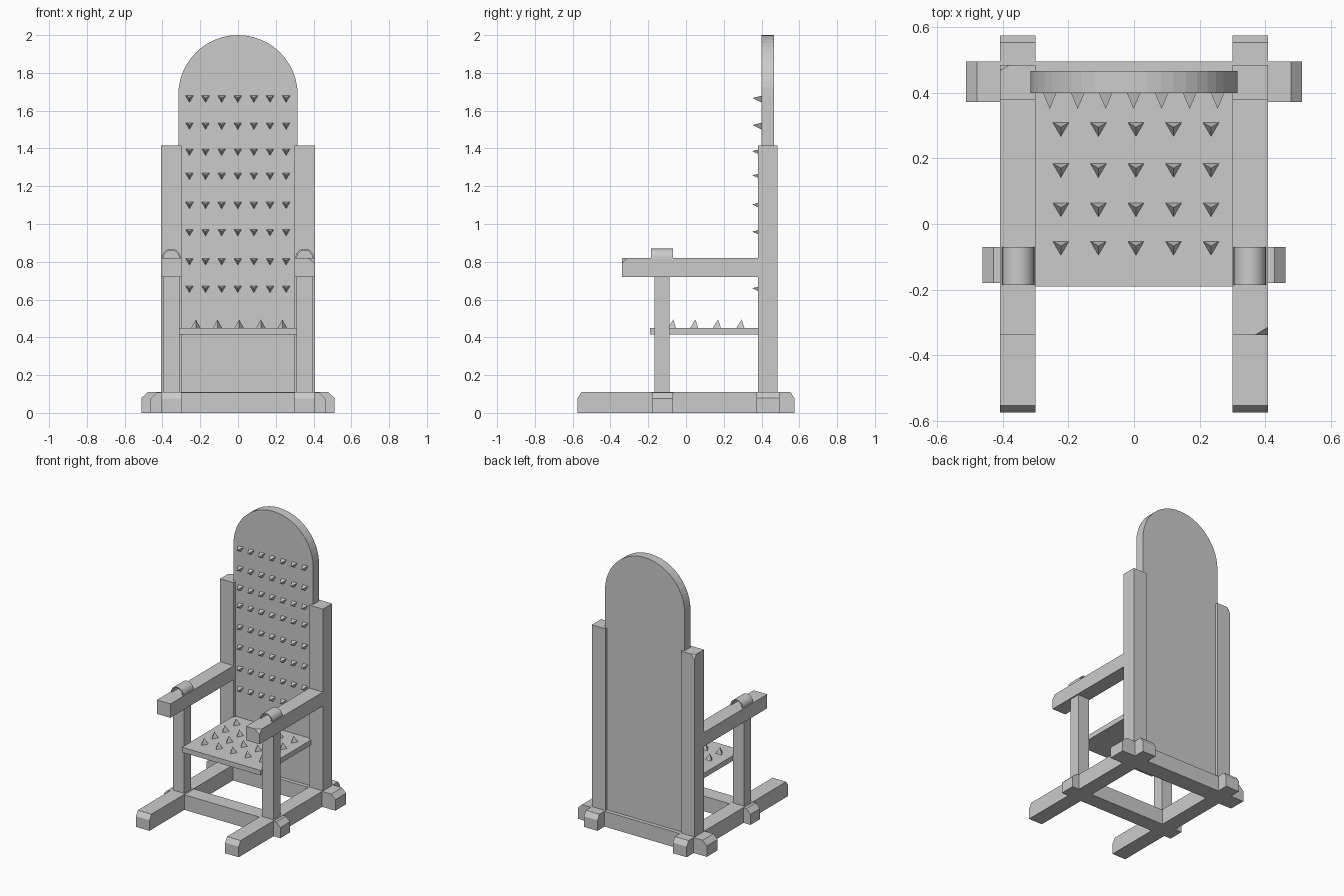
import bpy, bmesh, math
from mathutils import Vector, Matrix

if "Cube" in bpy.data.objects:
    bpy.data.objects.remove(bpy.data.objects["Cube"])


def finish(name, bm):
    bmesh.ops.recalc_face_normals(bm, faces=bm.faces)
    me = bpy.data.meshes.new(name)
    bm.to_mesh(me)
    bm.free()
    ob = bpy.data.objects.new(name, me)
    bpy.context.collection.objects.link(ob)
    return ob


def prism(name, pts, vec, cut=None):
    """Extrude a planar outline along vec; cut = three points of a chipped corner plane."""
    bm = bmesh.new()
    face = bm.faces.new([bm.verts.new(p) for p in pts])
    ext = bmesh.ops.extrude_face_region(bm, geom=[face])
    verts = [g for g in ext["geom"] if isinstance(g, bmesh.types.BMVert)]
    bmesh.ops.translate(bm, verts=verts, vec=vec)
    if cut:
        a, b, c = map(Vector, cut)
        n = (b - a).cross(c - a)
        if n.z < 0:
            n = -n
        bmesh.ops.bisect_plane(bm, geom=bm.verts[:] + bm.edges[:] + bm.faces[:],
                               plane_co=a, plane_no=n, clear_outer=True)
        bmesh.ops.holes_fill(bm, edges=[e for e in bm.edges if e.is_boundary])
    return finish(name, bm)


def box(name, x0, x1, y0, y1, z0, z1, cut=None):
    return prism(name, [(x0, y0, z0), (x1, y0, z0), (x1, y1, z0), (x0, y1, z0)],
                 (0, 0, z1 - z0), cut)


def end_profile(half, h, c, d):
    """Beam side outline with chamfered top ends."""
    return [(-half, 0), (half, 0), (half, h - d), (half - c, h), (c - half, h), (-half, h - d)]


def spikes(name, places, r, h, rot):
    bm = bmesh.new()
    for p in places:
        base = [(r * math.cos(a), r * math.sin(a), 0)
                for a in (math.radians(d) for d in (-90, 30, 150))]
        vs = [bm.verts.new(Vector(p) + rot @ Vector(v)) for v in base + [(0, 0, h)]]
        for f in ((0, 1, 2), (0, 1, 3), (1, 2, 3), (2, 0, 3)):
            bm.faces.new([vs[i] for i in f])
    return finish(name, bm)


# base cross beams
for name, half, y0, y1, h in (("rear_beam", 0.512, 0.372, 0.495, 0.11),
                              ("front_beam", 0.462, -0.18, -0.07, 0.108)):
    prism(name, [(x, y0, z) for x, z in end_profile(half, h, 0.033, 0.032)], (0, y1 - y0, 0))

for s, side in ((-1, "left"), (1, "right")):
    xa, xb = sorted((s * 0.30, s * 0.408))
    # base rail
    prism(side + "_rail", [(xa, y, z) for y, z in end_profile(0.575, 0.111, 0.022, 0.035)],
          (xb - xa, 0, 0))
    # back post, left one has a chipped top corner
    chip = [(-0.408, 0.468, 1.415), (-0.38, 0.485, 1.415), (-0.408, 0.485, 1.38)] if s < 0 else None
    box(side + "_back_post", xa, xb, 0.38, 0.485, 0.05, 1.415, chip)
    # arm support
    pa, pb = sorted((s * 0.31, s * 0.398))
    box(side + "_arm_post", pa, pb, -0.168, -0.088, 0.05, 0.73)
    # armrest, right one has a chipped front corner
    chip = [(0.408, -0.315, 0.82), (0.37, -0.338, 0.82), (0.408, -0.338, 0.79)] if s > 0 else None
    box(side + "_armrest", xa, xb, -0.338, 0.39, 0.72, 0.82, chip)
    # wrist strap (half ring)
    n = 16
    ring = [(s * 0.353 + r * math.cos(math.pi * i / n), -0.186, 0.82 + r * math.sin(math.pi * i / n))
            for r, order in ((0.049, range(n + 1)), (0.041, range(n, -1, -1))) for i in order]
    strap = prism(side + "_wrist_strap", ring, (0, 0.116, 0))
    bpy.context.view_layer.objects.active = strap
    strap.select_set(True)
    bpy.ops.object.shade_smooth_by_angle(angle=math.radians(30))
    strap.select_set(False)

# arched backrest
R = 0.316
arch = [(-R, 0.40, 0.09), (R, 0.40, 0.09)]
arch += [(R * math.cos(math.pi * i / 24), 0.40, 2 - R + R * math.sin(math.pi * i / 24))
         for i in range(25)]
prism("backrest", arch, (0, 0.067, 0))

# seat
box("seat", -0.312, 0.312, -0.19, 0.41, 0.414, 0.45)

# spikes
spikes("seat_spikes", [(-0.223 + 0.1145 * i, y, 0.449) for i in range(5)
                       for y in (-0.067, 0.05, 0.17, 0.295)],
       0.029, 0.045, Matrix.Identity(3))
spikes("back_spikes", [(-0.257 + 0.0853 * i, 0.401, z) for i in range(7)
                       for z in (1.667, 1.524, 1.386, 1.258, 1.104, 0.96, 0.806, 0.66)],
       0.0245, 0.05, Matrix.Rotation(math.pi / 2, 3, 'X'))
